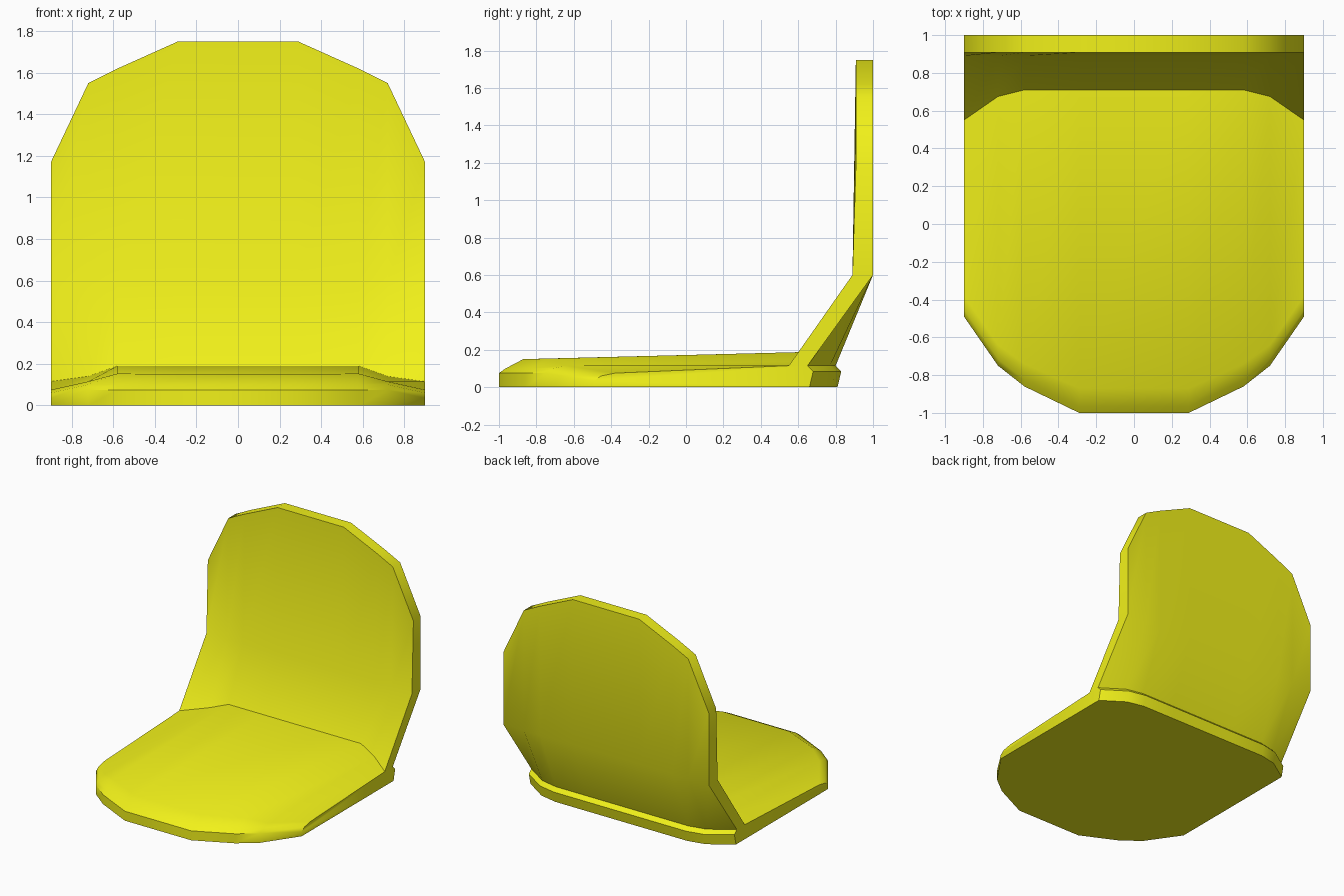
import bpy, bmesh, math

if "Cube" in bpy.data.objects:
    bpy.data.objects.remove(bpy.data.objects["Cube"])


def section(front, rim, crown_f, crown_b, top, back):
    """Side profile (y, z) of the one-piece shell at one station across the width.
    front: y of front edge, rim: height of front edge, crown_f / crown_b: cushion
    surface at front and back, top: backrest height, back: y of rear rim."""
    return [
        (front, 0), (front, rim - 0.015), (front + 0.035, rim + 0.01),
        crown_f, crown_b,                                # sitting surface
        (0.89, 0.60), (0.908, top), (1.0, top), (1.0, 0.60),   # backrest
        (back - 0.03, 0.115), (back, 0.085), (back - 0.02, 0),  # rear rim
    ]


# Stations from the centre outwards: half width and its profile
stations = [
    (0.29, section(-1.00, 0.09, (-0.87, 0.15), (0.71, 0.19), 1.75, 0.83)),
    (0.58, section(-0.86, 0.09, (-0.74, 0.153), (0.71, 0.19), 1.62, 0.83)),
    (0.72, section(-0.75, 0.09, (-0.64, 0.115), (0.675, 0.14), 1.55, 0.80)),
    (0.90, section(-0.49, 0.05, (-0.38, 0.075), (0.55, 0.115), 1.17, 0.68)),
]
mirrored = [(-x, p) for x, p in reversed(stations)] + stations

# Loft the profiles across the width and cap the two sides
bm = bmesh.new()
rings = [[bm.verts.new((x, y, z)) for y, z in prof] for x, prof in mirrored]
for a, b in zip(rings, rings[1:]):
    n = len(a)
    for i in range(n):
        j = (i + 1) % n
        bm.faces.new((a[i], a[j], b[j], b[i]))
bm.faces.new(rings[0])
bm.faces.new(rings[-1])
bmesh.ops.recalc_face_normals(bm, faces=bm.faces)
mesh = bpy.data.meshes.new("seat_shell")
bm.to_mesh(mesh)
bm.free()

seat = bpy.data.objects.new("seat_shell", mesh)
bpy.context.collection.objects.link(seat)

# Yellow plastic
mat = bpy.data.materials.new("yellow")
mat.diffuse_color = (0.88, 0.88, 0.01, 1)
mat.use_nodes = True
mat.node_tree.nodes["Principled BSDF"].inputs["Base Color"].default_value = mat.diffuse_color
mesh.materials.append(mat)

# Soft shading with crisp edges
bpy.context.view_layer.objects.active = seat
seat.select_set(True)
bpy.ops.object.shade_smooth_by_angle(angle=math.radians(42))
